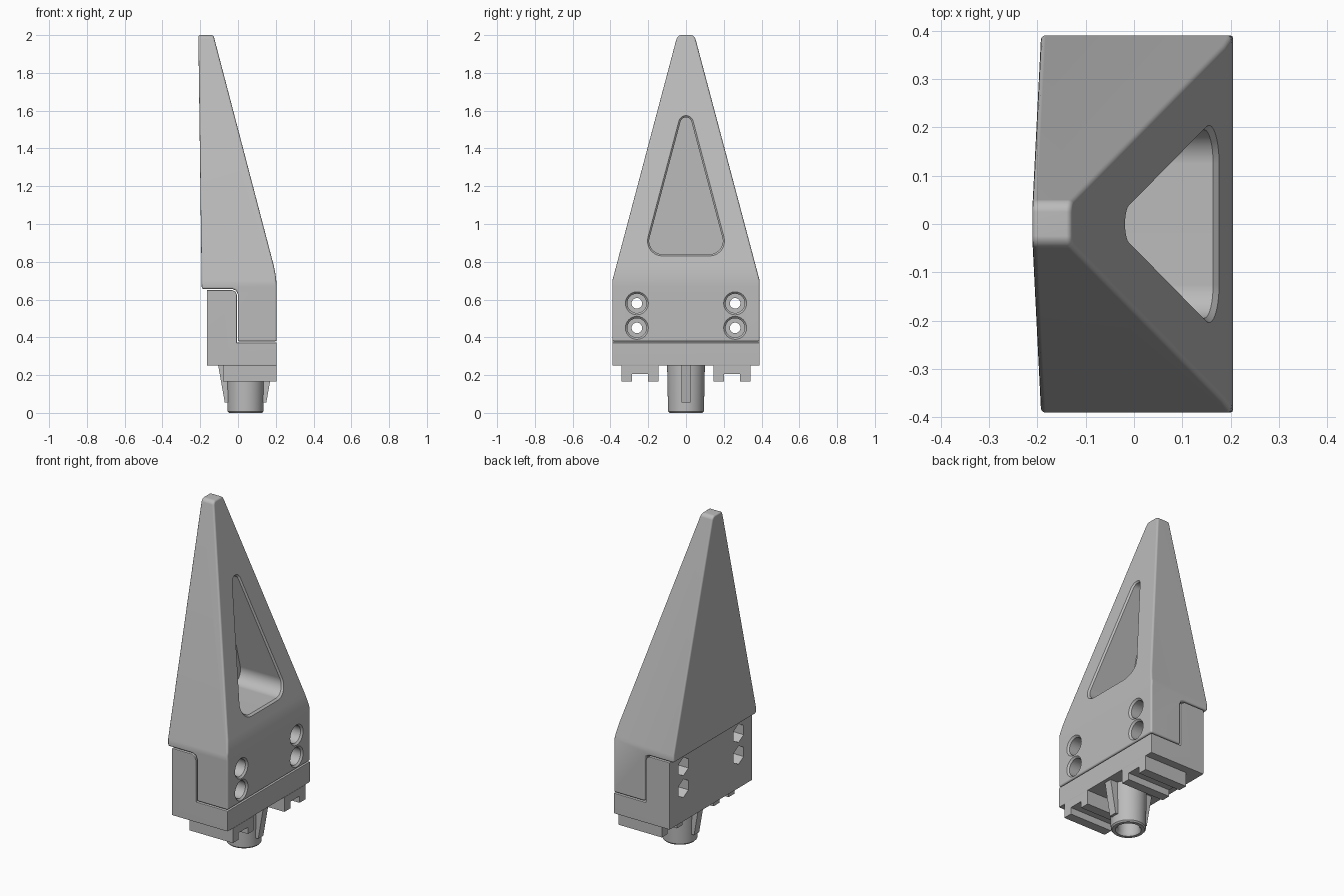
import bpy
import bmesh
from math import radians, cos, sin, asin, atan2, hypot, pi
from mathutils import Vector

cube = bpy.data.objects.get("Cube")
if cube:
    bpy.data.objects.remove(cube, do_unlink=True)

GRAY = (0.5, 0.5, 0.5, 1)
gray = bpy.data.materials.new("plain gray")
gray.use_nodes = True
gray.diffuse_color = GRAY
gray.node_tree.nodes["Principled BSDF"].inputs["Base Color"].default_value = GRAY


def loft(bm, rings):
    """Skin a list of equal-length rings and cap both ends."""
    loops = [[bm.verts.new(p) for p in ring] for ring in rings]
    n = len(loops[0])
    for a, b in zip(loops, loops[1:]):
        for i in range(n):
            j = (i + 1) % n
            bm.faces.new((a[i], a[j], b[j], b[i]))
    bm.faces.new(loops[0][::-1])
    bm.faces.new(loops[-1])
    bmesh.ops.recalc_face_normals(bm, faces=bm.faces)


def prism_y(bm, profile, half):
    """Extrude an x-z profile symmetrically along y."""
    loft(bm, [[(x, y, z) for x, z in profile] for y in (-half, half)])


def round_edges(bm, offset, segments=3):
    """Round the sharp outer edges."""
    bm.normal_update()
    edges = [e for e in bm.edges
             if e.is_convex and e.calc_face_angle(0) > radians(25)]
    bmesh.ops.bevel(bm, geom=edges, offset=offset, segments=segments,
                    profile=0.5, affect='EDGES', clamp_overlap=True)


def make(name, bm):
    bmesh.ops.recalc_face_normals(bm, faces=bm.faces)
    mesh = bpy.data.meshes.new(name)
    bm.to_mesh(mesh)
    bm.free()
    mesh.materials.append(gray)
    obj = bpy.data.objects.new(name, mesh)
    bpy.context.collection.objects.link(obj)
    return obj


def activate(obj):
    bpy.ops.object.select_all(action='DESELECT')
    obj.select_set(True)
    bpy.context.view_layer.objects.active = obj


def cut(obj, cutter):
    mod = obj.modifiers.new("cut", 'BOOLEAN')
    mod.operation = 'DIFFERENCE'
    mod.solver = 'EXACT'
    mod.object = cutter
    activate(obj)
    bpy.ops.object.modifier_apply(modifier=mod.name)


def smooth(obj):
    activate(obj)
    bpy.ops.object.shade_smooth_by_angle(angle=radians(35))
    mod = obj.modifiers.new("flat panels", 'WEIGHTED_NORMAL')
    mod.keep_sharp = True


def slope_x(z):
    """Position of the inclined gripping face at a height."""
    return -0.13 + (2 - z) * 0.2617


# Finger: stepped profile, tapered on both sides to a blunt tip
bm = bmesh.new()
prism_y(bm, [(-0.21, 2), (-0.13, 2), (slope_x(0.78), 0.78), (0.201, 0.72),
             (0.205, 0.67), (0.205, 0.378), (0, 0.378), (0, 0.625),
             (-0.009, 0.647), (-0.03, 0.656), (-0.192, 0.656)], 0.39)
for side in (-1, 1):
    res = bmesh.ops.bisect_plane(
        bm, geom=bm.verts[:] + bm.edges[:] + bm.faces[:],
        plane_co=(0, side * 0.39, 0.7), plane_no=Vector((0, side * 1.3, 0.345)).normalized(),
        clear_outer=True)
    bmesh.ops.holes_fill(bm, edges=[e for e in bm.edges if e.is_boundary], sides=0)
bmesh.ops.recalc_face_normals(bm, faces=bm.faces)
tip = [e for e in bm.edges if all(v.co.z > 1.999 for v in e.verts)
       and abs(e.verts[0].co.y - e.verts[1].co.y) < 0.001]
bmesh.ops.bevel(bm, geom=tip, offset=0.02, segments=4, profile=0.5, affect='EDGES')
round_edges(bm, 0.01)
finger = make("gripper_finger", bm)

# Adapter: L-shaped block that nests under the finger
bm = bmesh.new()
prism_y(bm, [(-0.165, 0.25), (0.205, 0.25), (0.205, 0.373), (-0.005, 0.373),
             (-0.005, 0.623), (-0.013, 0.642), (-0.033, 0.651),
             (-0.165, 0.651)], 0.39)
round_edges(bm, 0.006, 2)
adapter = make("adapter_block", bm)


# Pocket cutter: rounded triangle with a chamfered mouth
def pocket_outline(inset):
    low, high = 0.08 - inset, 0.04 - inset
    dy, dz = 0.125, 0.625
    tilt = pi / 2 - atan2(dz, dy) + asin((low - high) / hypot(dy, dz))
    arcs = [(dy, 0.91, low, -pi / 2, tilt),
            (0, 0.91 + dz, high, tilt, pi - tilt),
            (-dy, 0.91, low, pi - tilt, pi * 1.5)]
    steps = 10
    return [(y + r * cos(a + (b - a) * i / steps), z + r * sin(a + (b - a) * i / steps))
            for y, z, r, a, b in arcs for i in range(steps + 1)]


inner, outer = pocket_outline(0.01), pocket_outline(0)
bm = bmesh.new()
loft(bm, [[(-0.12, y, z) for y, z in inner],
          [(slope_x(z) - 0.01, y, z) for y, z in inner],
          [(slope_x(z) + 0.001, y, z) for y, z in outer],
          [(0.4, y, z) for y, z in outer]])
pocket = make("pocket_cutter", bm)


# Screw cutters: counterbored holes with hexagonal nut seats behind
def ring_x(x, y, z, r, sides):
    return [(x, y + r * sin(2 * pi * i / sides), z + r * cos(2 * pi * i / sides))
            for i in range(sides)]


bolts, nuts = bmesh.new(), bmesh.new()
for y in (-0.26, 0.26):
    for z in (0.45, 0.58):
        steps = [(0.3, 0.062), (0.206, 0.062), (0.195, 0.051),
                 (0.1, 0.051), (0.1, 0.028), (-0.3, 0.028)]
        loft(bolts, [ring_x(x, y, z, r, 24) for x, r in steps])
        loft(nuts, [ring_x(x, y, z, 0.055, 6) for x in (-0.3, -0.09)])
bolts = make("bolt_cutter", bolts)
nuts = make("nut_cutter", nuts)

cut(finger, pocket)
cut(finger, bolts)
cut(adapter, bolts)
cut(adapter, nuts)
for helper in (pocket, bolts, nuts):
    bpy.data.objects.remove(helper, do_unlink=True)

# Mounting rails: inverted channels under the adapter
for side, name in ((1, "left_rail"), (-1, "right_rail")):
    bm = bmesh.new()
    section = [(0.145, 0.252), (0.145, 0.165), (0.2, 0.165), (0.2, 0.205),
               (0.287, 0.205), (0.287, 0.165), (0.342, 0.165), (0.342, 0.252)]
    loft(bm, [[(x, side * y, z) for y, z in section] for x in (-0.08, 0.205)])
    make(name, bm)

# Hollow centre post
POST_X = 0.04
bm = bmesh.new()
wall = [(0.18, 0.06), (0.015, 0.06), (0, 0.07), (0, 0.088), (0.008, 0.095), (0.252, 0.1)]
loft(bm, [[(POST_X + r * cos(2 * pi * i / 48), r * sin(2 * pi * i / 48), z)
           for i in range(48)] for z, r in wall])
post = make("centre_post", bm)

# Tapered ribs on both sides of the post
for side, name in ((1, "left_post_rib"), (-1, "right_post_rib")):
    bm = bmesh.new()
    prism_y(bm, [(POST_X + side * dx, z) for dx, z in
                 [(0.07, 0.252), (0.145, 0.252), (0.11, 0.055), (0.07, 0.055)]], 0.024)
    make(name, bm)

for obj in (finger, adapter, post):
    smooth(obj)
